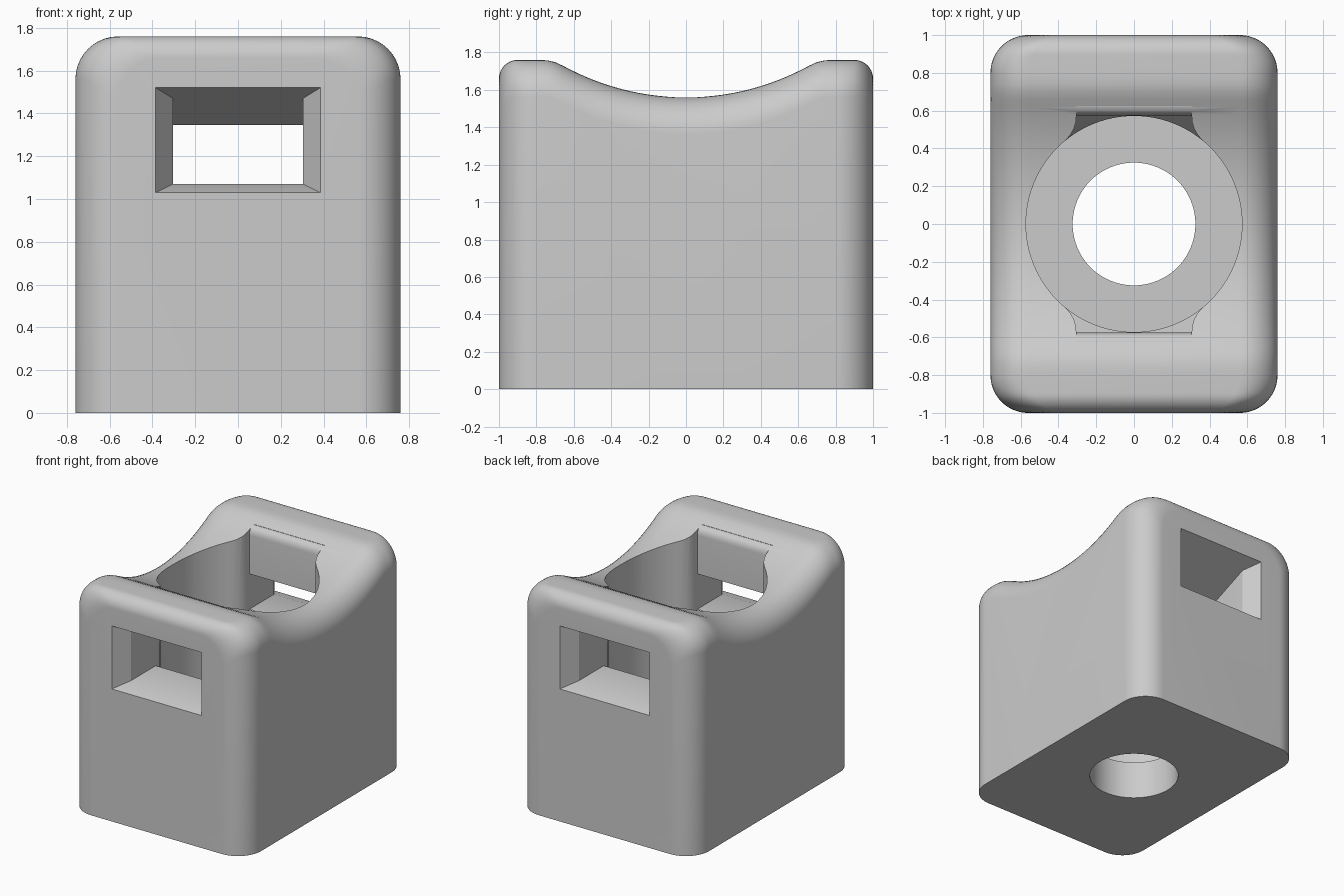
import bpy, bmesh
from math import sin, cos, pi, sqrt, exp, log, radians

cube = bpy.data.objects.get("Cube")
if cube:
    bpy.data.objects.remove(cube, do_unlink=True)

HALF_W, HALF_L, HEIGHT, R = 0.76, 1.0, 1.76, 0.2   # R: side and corner rounding
LIP = 0.1                                          # rounding of the two end rims

grey = bpy.data.materials.new("light grey")
grey.use_nodes = True
grey.diffuse_color = (0.6, 0.6, 0.6, 1)
grey.node_tree.nodes["Principled BSDF"].inputs["Base Color"].default_value = (0.6, 0.6, 0.6, 1)


def loft(name, rings):
    """Closed solid through equal-length rings of points, capped at both ends."""
    bm = bmesh.new()
    loops = [[bm.verts.new(p) for p in ring] for ring in rings]
    n = len(loops[0])
    for a, b in zip(loops, loops[1:]):
        for i in range(n):
            j = (i + 1) % n
            bm.faces.new((a[i], a[j], b[j], b[i]))
    bm.faces.new(loops[0][::-1])
    bm.faces.new(loops[-1])
    bmesh.ops.recalc_face_normals(bm, faces=bm.faces)
    mesh = bpy.data.meshes.new(name)
    bm.to_mesh(mesh)
    bm.free()
    mesh.materials.append(grey)
    obj = bpy.data.objects.new(name, mesh)
    bpy.context.collection.objects.link(obj)
    return obj


def top_height(y):
    """Saddle-shaped top along the length, with rounded end rims."""
    y = abs(y)
    dip = 1.56 + 1.36 - sqrt(1.36 ** 2 - y * y)
    k = 0.012
    z = -k * log(exp(-dip / k) + exp(-HEIGHT / k))
    over = max(0, y - (HALF_L - LIP))
    return z - LIP + sqrt(max(0, LIP ** 2 - over ** 2))


def half_width(y):
    over = max(0, abs(y) - (HALF_L - R))
    return HALF_W - R + sqrt(max(0, R * R - over * over))


def section(y):
    w, z = half_width(y), top_height(y)
    arc = [(w - R + R * cos(t * pi / 20), z - R + R * sin(t * pi / 20)) for t in range(11)]
    right = [(w, 0)] + arc
    return [(x, y, h) for x, h in right] + [(-x, y, h) for x, h in reversed(right)]


# Body: cross-sections strung along the length
ends = [HALF_L - R + R * sin(i * pi / 40) for i in range(21)]
middle = [-0.78 + i * 0.04 for i in range(40)]
stations = [-y for y in reversed(ends)] + middle + ends
body = loft("body", [section(y) for y in stations])


# Cutters
def cylinder(name, radius, z0, z1, n=96):
    return loft(name, [[(radius * cos(i * 2 * pi / n), radius * sin(i * 2 * pi / n), z)
                        for i in range(n)] for z in (z0, z1)])


def window(name, s):
    """Flared opening with a roof sloping down to the bore."""
    def ring(y, x, floor):
        roof = 1.52 - 0.412 * (y - HALF_L)* -1
        return [(-x, s * y, floor), (x, s * y, floor), (x, s * y, roof), (-x, s * y, roof)]
    return loft(name, [ring(1.06, 0.425, 1.01), ring(0.88, 0.305, 1.07), ring(0.5, 0.305, 1.07)])


def pocket(name, s):
    """Flat-backed recess beside the bore with flared sides and a ramp floor."""
    half = [(0.305, 0.575), (0.308, 0.54), (0.318, 0.505), (0.338, 0.47), (0.375, 0.43), (0.375, 0.3)]
    plan = half + [(-x, y) for x, y in reversed(half)]
    return loft(name, [[(x, s * y, 1.07 - 1.3 * (0.575 - y)) for x, y in plan],
                       [(x, s * y, 2.0) for x, y in plan]])


def lip(name, s):
    """Rounds the rim above the flat recess wall."""
    curve = [(0.625 - 0.05 * cos(t * pi / 12), 1.645 + 0.065 * sin(t * pi / 12)) for t in range(7)]
    outline = [(0.5, 1.645)] + curve + [(0.625, 1.9), (0.5, 1.9)]
    return loft(name, [[(x, s * y, z) for y, z in outline] for x in (-0.305, 0.305)])


cutters = [cylinder("bore_cutter", 0.572, 0.3, 2.2), cylinder("drain_hole_cutter", 0.325, -0.2, 0.6)]
for side, s in (("front", -1), ("back", 1)):
    cutters += [window(side + "_window_cutter", s), pocket(side + "_pocket_cutter", s),
                lip(side + "_lip_cutter", s)]

bpy.context.view_layer.objects.active = body
for cutter in cutters:
    mod = body.modifiers.new(cutter.name, 'BOOLEAN')
    mod.operation = 'DIFFERENCE'
    mod.solver = 'EXACT'
    mod.object = cutter
    bpy.ops.object.modifier_apply(modifier=mod.name)
for cutter in cutters:
    bpy.data.objects.remove(cutter, do_unlink=True)

# Merge coplanar strips, then smooth the rounded surfaces
bm = bmesh.new()
bm.from_mesh(body.data)
bmesh.ops.remove_doubles(bm, verts=bm.verts, dist=0.0002)
bmesh.ops.dissolve_limit(bm, angle_limit=radians(0.2), verts=bm.verts, edges=bm.edges)
bm.to_mesh(body.data)
bm.free()
bpy.ops.object.select_all(action='DESELECT')
body.select_set(True)
bpy.ops.object.shade_smooth_by_angle(angle=radians(30))
